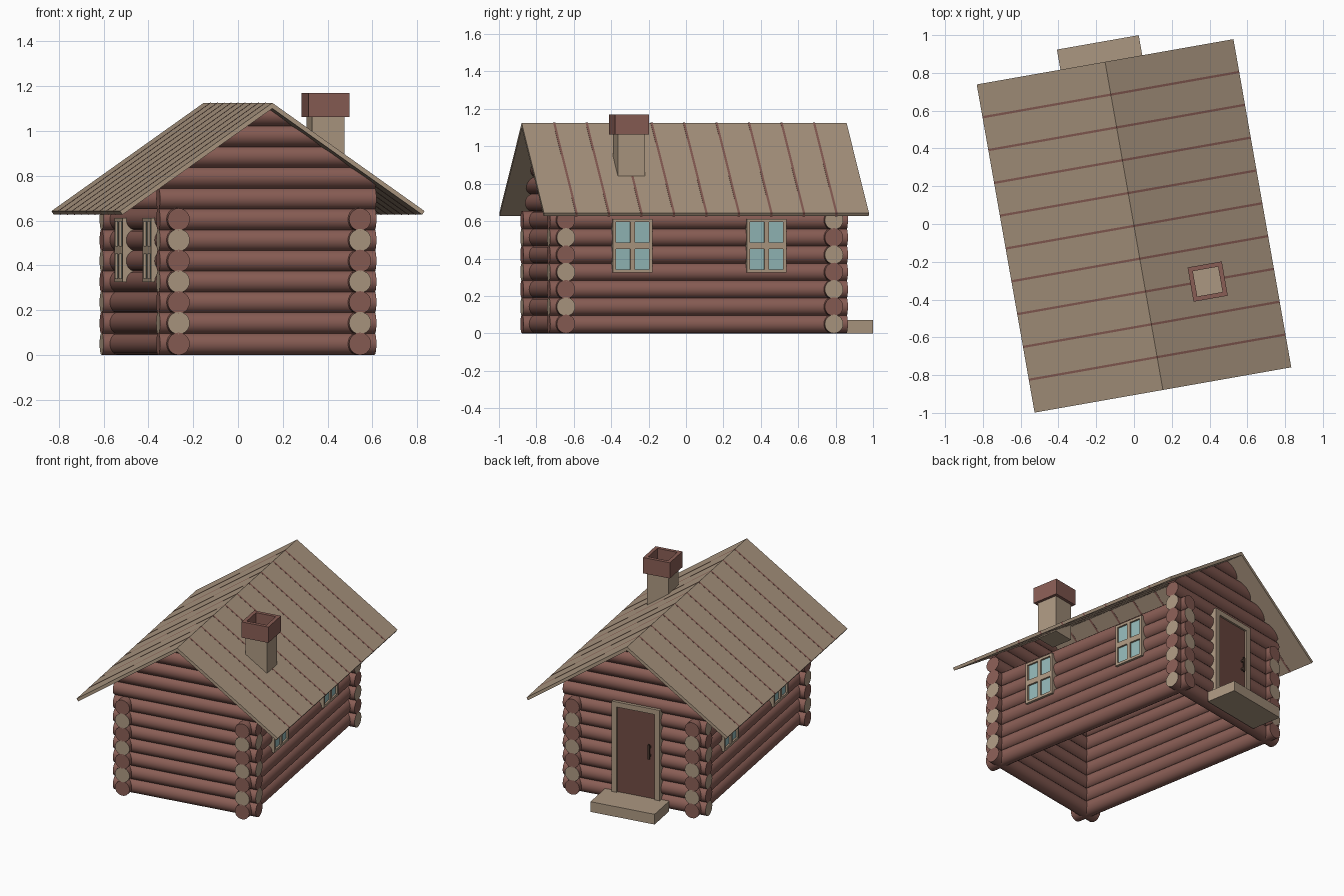
import bpy, bmesh, math
from mathutils import Matrix

if "Cube" in bpy.data.objects:
    bpy.data.objects.remove(bpy.data.objects["Cube"])

# The whole house is turned 10 degrees about z
PLACE = Matrix.Translation((0, -0.01, 0)) @ Matrix.Rotation(math.radians(10), 4, 'Z')
R, STEP, SIDES = 0.05, 0.0925, 20
WX, WY, LX, LY = 0.411, 0.7275, 0.49, 0.808      # wall lines and log half lengths


def material(name, rgb):
    m = bpy.data.materials.new(name)
    m.diffuse_color = (*rgb, 1)
    m.use_nodes = True
    m.node_tree.nodes["Principled BSDF"].inputs["Base Color"].default_value = m.diffuse_color
    return m


RED = material("red_brown", (0.25, 0.11, 0.09))
BEIGE = material("beige", (0.41, 0.31, 0.22))
DOOR = material("door_brown", (0.16, 0.07, 0.055))
GLASS = material("glass", (0.29, 0.48, 0.48))
DARK = material("handle_brown", (0.06, 0.035, 0.025))


def finish(name, bm, *mats, smooth=False):
    bmesh.ops.recalc_face_normals(bm, faces=bm.faces)
    me = bpy.data.meshes.new(name)
    bm.to_mesh(me)
    bm.free()
    for m in mats:
        me.materials.append(m)
    ob = bpy.data.objects.new(name, me)
    bpy.context.collection.objects.link(ob)
    ob.matrix_world = PLACE
    if smooth:
        bpy.ops.object.select_all(action='DESELECT')
        ob.select_set(True)
        bpy.context.view_layer.objects.active = ob
        bpy.ops.object.shade_smooth_by_angle(angle=math.radians(35))
    return ob


def box(bm, x0, x1, y0, y1, z0, z1):
    m = Matrix.Translation(((x0 + x1) / 2, (y0 + y1) / 2, (z0 + z1) / 2))
    bmesh.ops.create_cube(bm, size=1, matrix=m @ Matrix.Diagonal((x1 - x0, y1 - y0, z1 - z0, 1)))


def boxes(name, mat, *dims):
    bm = bmesh.new()
    for d in dims:
        box(bm, *d)
    return finish(name, bm, mat)


def log(bm, along_x, side, zc, reach, beige):
    """One log; reach(z) gives its half length, so ends can follow the roof."""
    rings = []
    for s in (-1, 1):
        ring = []
        for k in range(SIDES):
            a = 2 * math.pi * k / SIDES
            off, z = side + R * math.cos(a), zc + R * math.sin(a)
            t = s * reach(z)
            ring.append(bm.verts.new((t, off, z) if along_x else (off, t, z)))
        rings.append(ring)
    for k in range(SIDES):
        j = (k + 1) % SIDES
        bm.faces.new((rings[0][k], rings[0][j], rings[1][j], rings[1][k]))
    for ring in rings:
        bm.faces.new(ring).material_index = int(beige)


def wall(name, along_x, side, length, parity):
    bm = bmesh.new()
    for i in range(12 if along_x else 7):
        if i < 7:
            reach = lambda z: length
        else:  # gable logs trimmed to the roof slope
            reach = lambda z: max(0.004, min(length, (1.105 - z) / 0.70))
        log(bm, along_x, side, R + i * STEP, reach, i < 7 and i % 2 == parity)
    finish(name, bm, RED, BEIGE, smooth=True)


# Log walls
wall("front_wall_logs", True, -WY, LX, 1)
wall("back_wall_logs", True, WY, LX, 0)
wall("left_wall_logs", False, -WX, LY, 1)
wall("right_wall_logs", False, WX, LY, 1)


# Roof: planks and thin strips between them, as extruded slope sections
def slope_piece(bm, s, y0, y1, lift):
    prof = [(0, 1.125 + lift), (0.69, 0.642 + lift), (0.679, 0.626 - lift), (0, 1.10 - lift)]
    a = [bm.verts.new((s * x, y0, z)) for x, z in prof]
    b = [bm.verts.new((s * x, y1, z)) for x, z in prof]
    bm.faces.new(a)
    bm.faces.new(b[::-1])
    for k in range(4):
        j = (k + 1) % 4
        bm.faces.new((a[k], b[k], b[j], a[j]))


HALF, N = 0.882, 10
pitch, gap = 2 * HALF / N, 0.006
for s, side in ((-1, "left"), (1, "right")):
    planks, strips = bmesh.new(), bmesh.new()
    for i in range(N):
        y = -HALF + i * pitch
        slope_piece(planks, s, y + (gap if i else 0), y + pitch - (gap if i < N - 1 else 0), 0)
        if i:
            slope_piece(strips, s, y - gap, y + gap, 0.001)
    finish(side + "_roof_planks", planks, BEIGE)
    finish(side + "_roof_strips", strips, RED)

# Chimney shaft and hollow cap
cx, cy = 0.333, -0.358
boxes("chimney_shaft", BEIGE, (cx - .073, cx + .073, cy - .073, cy + .073, 0.81, 1.075))
o, n = 0.092, 0.068
boxes("chimney_cap", RED,
      (cx - o, cx - n, cy - o, cy + o, 1.062, 1.17), (cx + n, cx + o, cy - o, cy + o, 1.062, 1.17),
      (cx - n, cx + n, cy - o, cy - n, 1.062, 1.17), (cx - n, cx + n, cy + n, cy + o, 1.062, 1.17))

# Windows: frame with a cross and four panes, two on each long side
for s, side in ((-1, "left"), (1, "right")):
    for yc, place in ((-0.364, "front"), (0.364, "back")):
        xa, xb = sorted((s * 0.40, s * 0.477))
        w, z0, z1 = 0.107, 0.325, 0.612
        zm = (z0 + z1) / 2
        boxes(f"{side}_{place}_window_frame", BEIGE,
              (xa, xb, yc - w, yc - w + .017, z0, z1), (xa, xb, yc + w - .017, yc + w, z0, z1),
              (xa, xb, yc - .012, yc + .012, z0, z1),
              (xa, xb, yc - w, yc + w, z0, z0 + .017), (xa, xb, yc - w, yc + w, z1 - .017, z1),
              (xa, xb, yc - w, yc + w, zm - .018, zm + .018))
        ga, gb = sorted((s * 0.41, s * 0.465))
        boxes(f"{side}_{place}_window_glass", GLASS,
              (ga, gb, yc - w + .01, yc + w - .01, z0 + .01, z1 - .01))

# Door with frame, handle and step on the back
dx, dw, top = -0.02, 0.165, 0.69
boxes("door_frame", BEIGE,
      (dx - dw, dx - dw + .035, 0.71, 0.797, 0.06, top),
      (dx + dw - .035, dx + dw, 0.71, 0.797, 0.06, top),
      (dx - dw, dx + dw, 0.71, 0.797, top - .035, top))
boxes("door", DOOR, (dx - dw + .03, dx + dw - .03, 0.715, 0.785, 0.06, top - .03))
hx = dx - 0.095
boxes("door_handle", DARK,
      (hx - .006, hx + .006, 0.80, 0.811, 0.345, 0.445),
      (hx - .006, hx + .006, 0.78, 0.805, 0.36, 0.372),
      (hx - .006, hx + .006, 0.78, 0.805, 0.418, 0.43))
boxes("door_step", BEIGE, (dx - .22, dx + .22, 0.775, 0.99, 0, 0.07))
